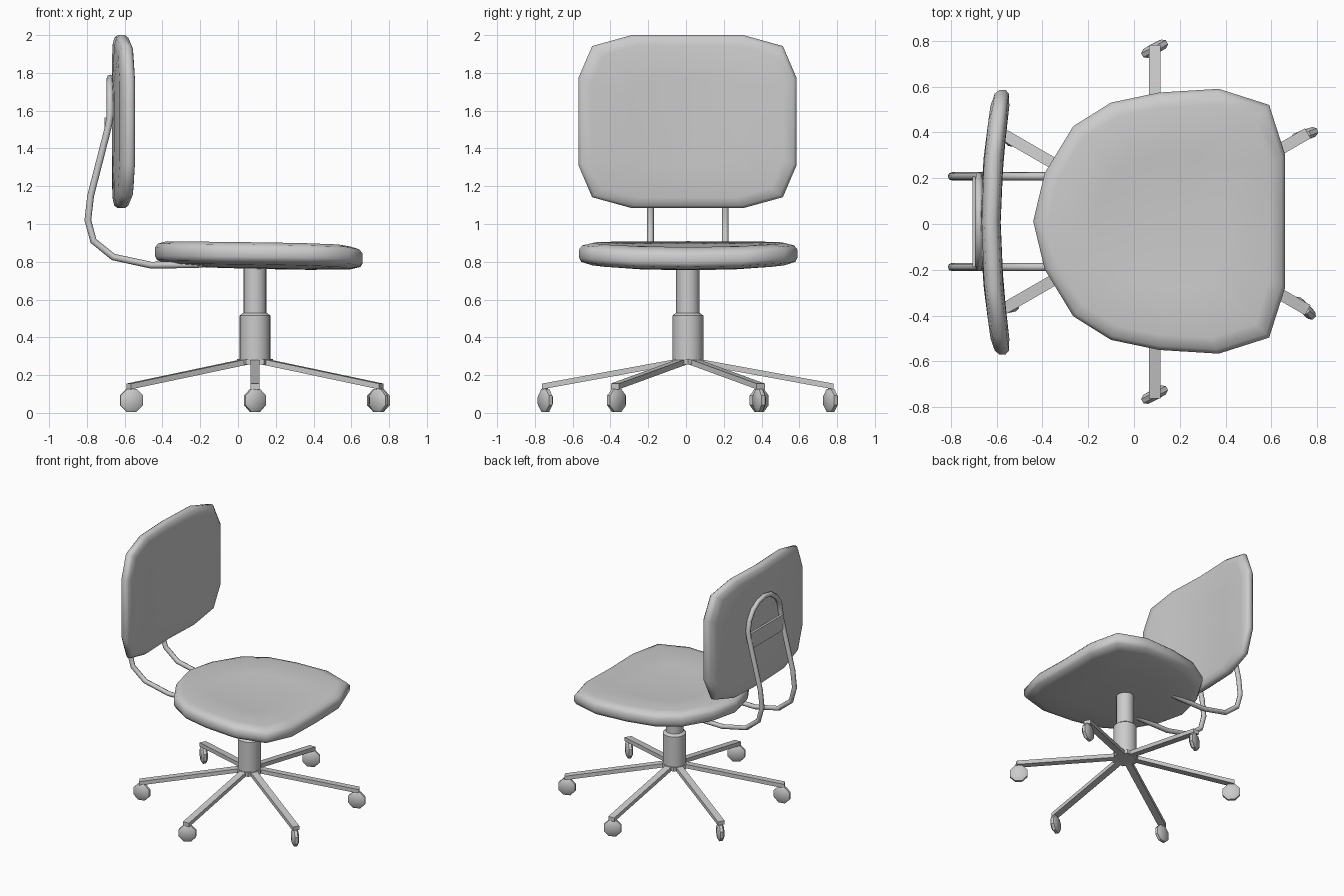
import bpy
from math import radians, cos, sin, pi
from mathutils import Vector, Matrix

if "Cube" in bpy.data.objects:
    bpy.data.objects.remove(bpy.data.objects["Cube"])

CX, CY = 0.09, 0.01          # centre of the column and base


def finish(ob, angle=40):
    bpy.ops.object.select_all(action='DESELECT')
    ob.select_set(True)
    bpy.context.view_layer.objects.active = ob
    bpy.ops.object.shade_smooth_by_angle(angle=radians(angle))
    return ob


def mesh_object(name, verts, faces, angle=40):
    me = bpy.data.meshes.new(name)
    me.from_pydata(verts, [], faces)
    me.validate()
    ob = bpy.data.objects.new(name, me)
    bpy.context.collection.objects.link(ob)
    return finish(ob, angle)


def rings(name, outline, layers, place, angle=40):
    """Stack scaled copies of a counter-clockwise outline, closed by a fan at each end."""
    n = len(outline)
    verts = [place(0, 0, layers[0][1], 0)]
    for s, w in layers[1:-1]:
        verts += [place(u * s, v * s, w, s) for u, v in outline]
    verts.append(place(0, 0, layers[-1][1], 0))
    last, count = len(verts) - 1, len(layers) - 2
    faces = []
    for i in range(n):
        j = (i + 1) % n
        faces.append((0, 1 + j, 1 + i))
        for k in range(count - 1):
            a, b = 1 + k * n, 1 + (k + 1) * n
            faces.append((a + i, a + j, b + j, b + i))
        top = 1 + (count - 1) * n
        faces.append((top + i, top + j, last))
    return mesh_object(name, verts, faces, angle)


def circle(n, r, start=0.0):
    return [(r * cos(start + 2 * pi * i / n), r * sin(start + 2 * pi * i / n)) for i in range(n)]


# Seat cushion: dished on top, bulging below, dipping at the front edge
half = [(0.56, 0), (0.56, 0.29), (0.49, 0.508), (0.27, 0.578), (0.01, 0.562),
        (-0.20, 0.518), (-0.365, 0.415), (-0.49, 0.21), (-0.54, 0)]
seat_outline = half + [(x, -y) for x, y in half[-2:0:-1]]


def place_seat(x, y, z, s):
    dip = 0.025 * max(0, x / 0.56) ** 2 * (1 - (y / 0.58) ** 2)
    return (x + 0.10, y + 0.012, z - 0.012 * x - dip)


rings("seat", seat_outline,
      [(0, 0.762), (0.5, 0.767), (0.88, 0.785), (0.98, 0.803), (1, 0.825), (1, 0.868),
       (0.97, 0.89), (0.88, 0.903), (0.5, 0.884), (0, 0.876)], place_seat, 60)

# Backrest cushion: octagonal outline bent around the sitter
half = [(0, 0.458), (-0.295, 0.458), (-0.505, 0.40), (-0.578, 0.23)]
side = half + [(y, -z) for y, z in half[::-1]]
back_outline = side + [(-y, z) for y, z in side[-2:0:-1]]


def place_back(y, z, w, s):
    return (-0.625 + w + 0.05 * (y / 0.578) ** 2, y + 0.008, 1.542 + z)


rings("backrest", back_outline,
      [(0, -0.043), (0.5, -0.043), (0.88, -0.04), (0.97, -0.03), (1, -0.012),
       (1, 0.014), (0.97, 0.032), (0.88, 0.042), (0.5, 0.043), (0, 0.043)], place_back, 60)

# Bent tube running from under the seat, up and over in an arch
W = 0.198
leg_path = [(-0.08, 0.80), (-0.22, 0.785), (-0.46, 0.782), (-0.66, 0.825), (-0.765, 0.91),
            (-0.795, 1.02), (-0.78, 1.15), (-0.685, 1.52)]
arch = [(-0.677, W * cos(pi * i / 8), 1.575 + W * sin(pi * i / 8)) for i in range(9)]
path = [(x, W, z) for x, z in leg_path] + arch + [(x, -W, z) for x, z in leg_path[::-1]]
cu = bpy.data.curves.new("back_support_tube", 'CURVE')
cu.dimensions = '3D'
cu.bevel_depth = 0.018
cu.bevel_resolution = 2
cu.use_fill_caps = True
sp = cu.splines.new('POLY')
sp.points.add(len(path) - 1)
for p, (x, y, z) in zip(sp.points, path):
    p.co = (x, y + 0.01, z, 1)
tube = bpy.data.objects.new("back_support_tube", cu)
bpy.context.collection.objects.link(tube)
bpy.ops.object.select_all(action='DESELECT')
tube.select_set(True)
bpy.context.view_layer.objects.active = tube
bpy.ops.object.convert(target='MESH')
finish(bpy.context.view_layer.objects.active, 50)


def box(name, a, b, width, thick):
    """Bar between points a and b with vertical ends."""
    a, b = Vector(a), Vector(b)
    side = Vector((-(b - a).y, (b - a).x, 0)).normalized() * width / 2
    up = Vector((0, 0, thick / 2))
    v = [p + i * side + j * up for p in (a, b) for i, j in ((-1, -1), (1, -1), (1, 1), (-1, 1))]
    f = [(0, 3, 2, 1), (4, 5, 6, 7), (0, 1, 5, 4), (1, 2, 6, 5), (2, 3, 7, 6), (3, 0, 4, 7)]
    return mesh_object(name, v, f, 20)


# Plate across the arch
box("support_plate", (-0.697, -W + 0.01, 1.505), (-0.697, W + 0.01, 1.505), 0.018, 0.12)


# Column: wide sleeve, narrow piston, six-sided hub
def upright(x, y, z, s):
    return (x + CX, y + CY, z)


rings("column", circle(16, 1),
      [(0, 0.27), (0.082, 0.27), (0.082, 0.515), (0.062, 0.53), (0.062, 0.79), (0, 0.79)], upright)
rings("hub", circle(6, 1), [(0, 0.255), (0.095, 0.255), (0.095, 0.285), (0, 0.285)], upright, 20)

# Six legs, each with a swivelled castor
swivel = [20, 28, -45, 10, 28, -45]
for i in range(6):
    ang = radians(30 + 60 * i)
    d = Vector((cos(ang), sin(ang), 0))
    c = Vector((CX, CY, 0))
    box(f"leg_{i + 1}", c + d * 0.05 + Vector((0, 0, 0.272)),
        c + d * 0.772 + Vector((0, 0, 0.14)), 0.05, 0.03)
    hub = c + d * 0.755
    m = (Matrix.Translation(hub + Vector((0, 0, 0.066)))
         @ Matrix.Rotation(radians(swivel[i]), 4, 'Z') @ Matrix.Rotation(pi / 2, 4, 'X'))
    rings(f"castor_{i + 1}", circle(8, 1, pi / 8),
          [(0, -0.024), (0.048, -0.022), (0.066, -0.01), (0.066, 0.01), (0.048, 0.022), (0, 0.024)],
          lambda x, y, z, s: tuple(m @ Vector((x, y, z))), 35)
    rings(f"castor_stem_{i + 1}", circle(8, 1),
          [(0, 0.09), (0.014, 0.09), (0.014, 0.135), (0, 0.135)],
          lambda x, y, z, s: (x + hub.x, y + hub.y, z))
